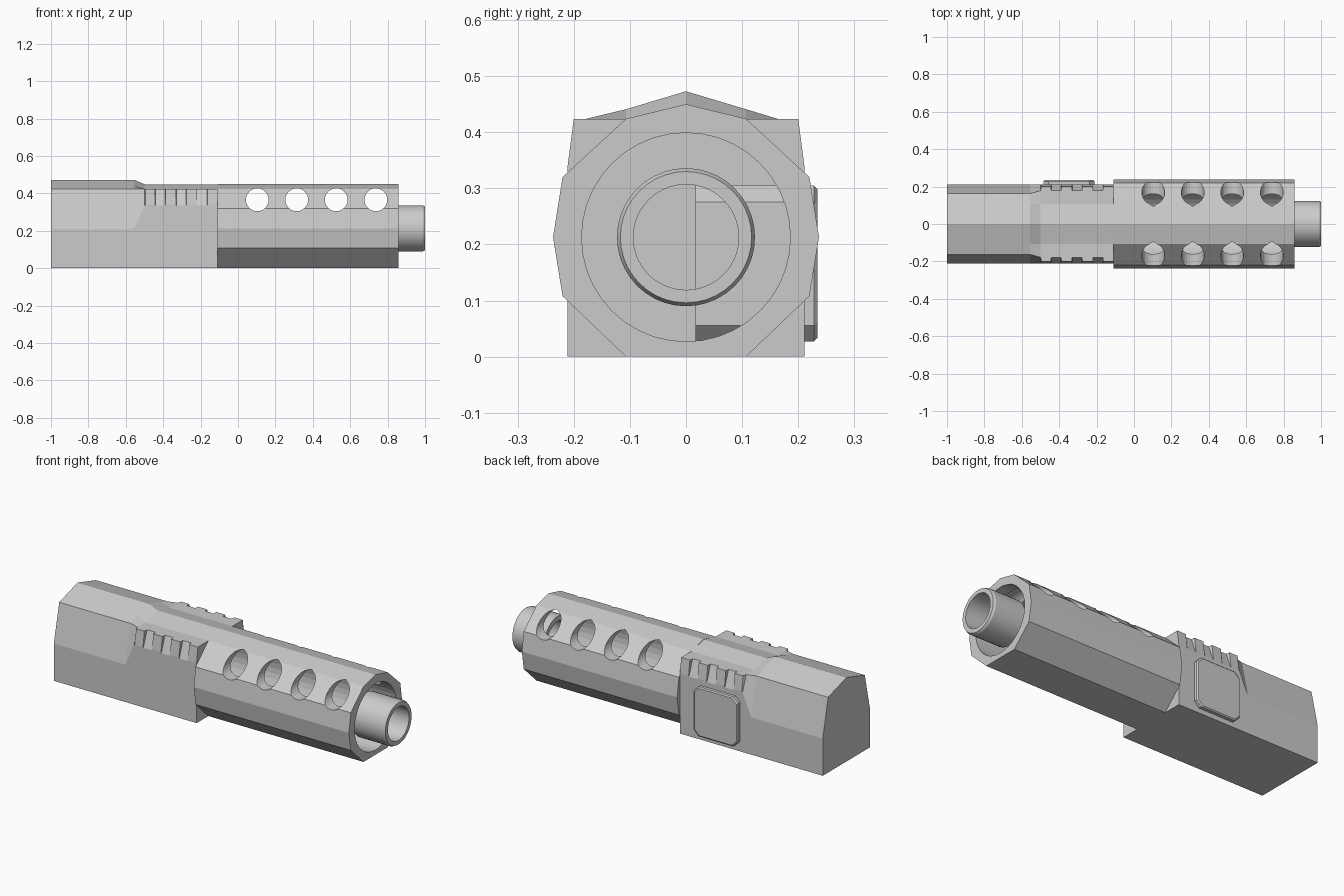
import bpy, bmesh, math
from mathutils import Matrix

if "Cube" in bpy.data.objects:
    bpy.data.objects.remove(bpy.data.objects["Cube"])

grey = bpy.data.materials.new("light grey")
grey.diffuse_color = (0.6, 0.6, 0.6, 1)
grey.use_nodes = True
grey.node_tree.nodes["Principled BSDF"].inputs["Base Color"].default_value = grey.diffuse_color
CZ = 0.213  # bore axis height


def finish(bm, name):
    bmesh.ops.recalc_face_normals(bm, faces=bm.faces)
    me = bpy.data.meshes.new(name)
    bm.to_mesh(me)
    bm.free()
    ob = bpy.data.objects.new(name, me)
    bpy.context.collection.objects.link(ob)
    me.materials.append(grey)
    return ob


def loft(name, sections, bridge_ends=False):
    """Skin a list of equal-length closed rings of 3D points."""
    bm = bmesh.new()
    rings = [[bm.verts.new(p) for p in s] for s in sections]
    n = len(rings[0])
    pairs = list(zip(rings, rings[1:]))
    if bridge_ends:
        pairs.append((rings[-1], rings[0]))
    for a, b in pairs:
        for i in range(n):
            j = (i + 1) % n
            bm.faces.new((a[i], a[j], b[j], b[i]))
    if not bridge_ends:
        bm.faces.new(rings[0])
        bm.faces.new(rings[-1])
    return finish(bm, name)


def mirrored(x, half):
    """Ring from a half profile running bottom corner to top centre."""
    return [(x, y, z) for y, z in half] + [(x, -y, z) for y, z in reversed(half[:-1])]


def circle(x, r, n=40):
    return [(x, r * math.cos(2 * math.pi * i / n), CZ + r * math.sin(2 * math.pi * i / n))
            for i in range(n)]


def cut(target, cutter):
    m = target.modifiers.new("cut", "BOOLEAN")
    m.operation, m.solver, m.object = "DIFFERENCE", "EXACT", cutter
    bpy.context.view_layer.objects.active = target
    bpy.ops.object.modifier_apply(modifier=m.name)
    bpy.data.objects.remove(cutter)


# Receiver: ridged rear, then a flatter gripped section with three grooves per side
rear = [(0.211, 0), (0.211, 0.21), (0.163, 0.424), (0.107, 0.441), (0, 0.473)]
tooth = [(0.211, 0), (0.211, 0.34), (0.2, 0.424), (0.107, 0.424), (0, 0.449)]
groove = [(0.211, 0), (0.211, 0.335), (0.178, 0.424), (0.107, 0.424), (0, 0.449)]
sections = [mirrored(-1, rear), mirrored(-0.555, rear), mirrored(-0.5, groove), mirrored(-0.495, tooth)]
for x0 in (-0.444, -0.332, -0.22):
    sections += [mirrored(x0, tooth), mirrored(x0 + 0.002, groove),
                 mirrored(x0 + 0.054, groove), mirrored(x0 + 0.056, tooth)]
sections.append(mirrored(-0.11, tooth))
receiver = loft("receiver", sections)
cut(receiver, loft("receiver_bore", [circle(-0.9, 0.186), circle(0, 0.186)]))

# Shroud: faceted tube with four side ports through both walls
outer = [(0.107, 0), (0.22, 0.108), (0.237, CZ), (0.22, 0.32), (0.107, 0.424), (0, 0.45)]
shroud = loft("shroud", [mirrored(-0.11, outer), mirrored(0.857, outer)])
cut(shroud, loft("shroud_bore", [circle(-0.3, 0.186), circle(1, 0.186)]))
for x in (0.103, 0.314, 0.525, 0.737):
    ring = [[(x + 0.061 * math.cos(t * math.pi / 12), y, 0.366 + 0.061 * math.sin(t * math.pi / 12))
             for t in range(24)] for y in (-0.4, 0.4)]
    cut(shroud, loft("port_cutter", ring))

# Barrel: hollow muzzle tube with a chamfered lip
barrel = loft("barrel", [circle(0.8, 0.094), circle(0.8, 0.123), circle(0.988, 0.123),
                         circle(1.0, 0.117), circle(1.0, 0.094)], bridge_ends=True)
for ob in (barrel,):
    bpy.context.view_layer.objects.active = ob
    ob.select_set(True)
    bpy.ops.object.shade_smooth_by_angle(angle=math.radians(20))


# Side plate: octagonal block set into the back wall
def octagon(y, inset):
    x0, x1, z0, z1, c = -0.485 + inset, -0.21 - inset, 0.027 + inset, 0.305 - inset, 0.029
    return [(x0 + c, y, z0), (x1 - c, y, z0), (x1, y, z0 + c), (x1, y, z1 - c),
            (x1 - c, y, z1), (x0 + c, y, z1), (x0, y, z1 - c), (x0, y, z0 + c)]


loft("side_plate", [octagon(0.017, 0), octagon(0.228, 0), octagon(0.234, 0.006)])
